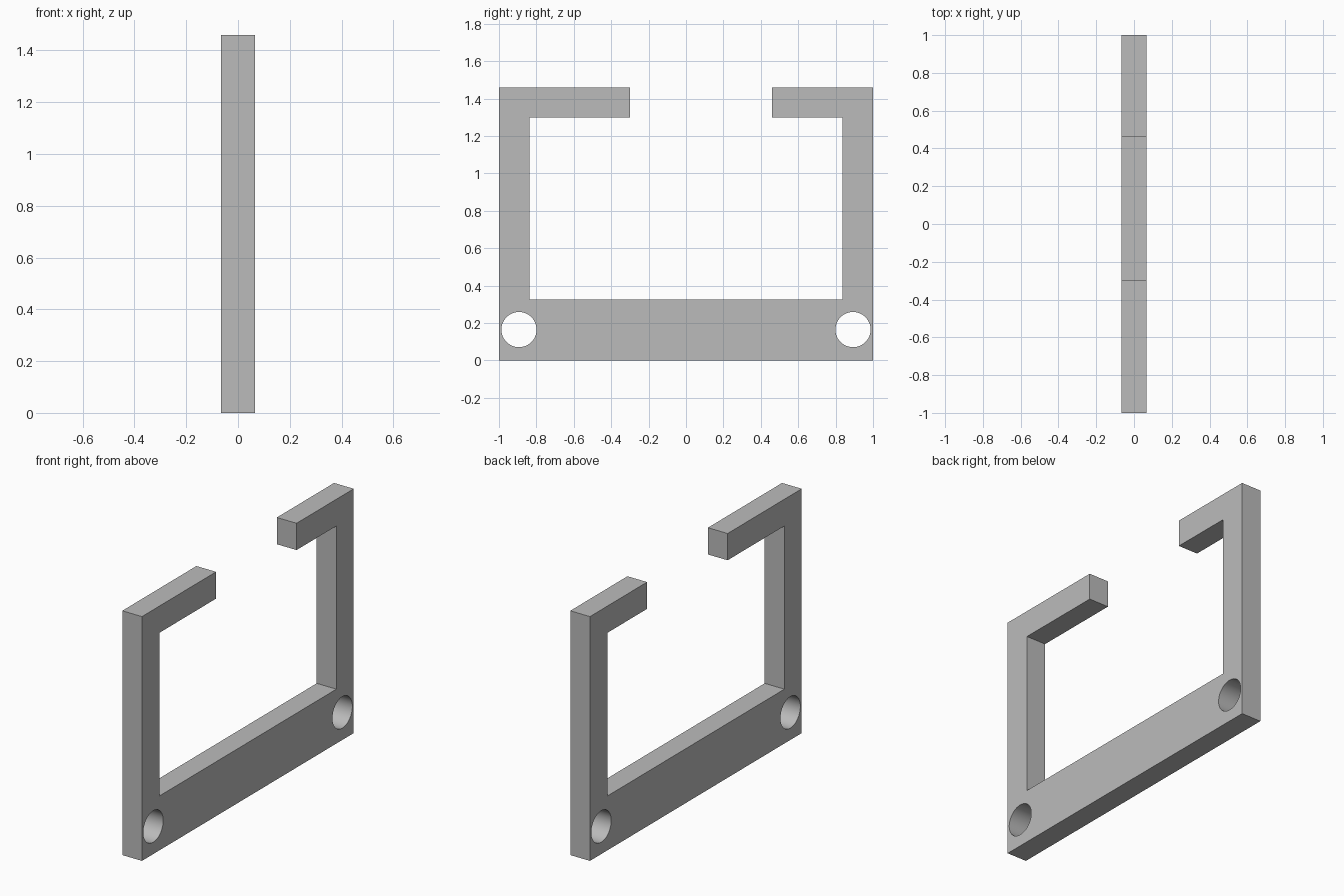
import bpy, bmesh, math
from mathutils import Matrix

cube = bpy.data.objects.get("Cube")
if cube:
    bpy.data.objects.remove(cube, do_unlink=True)

HALF_T = 0.065             # half thickness
TOP, ARM_Z, RAIL_Z = 1.46, 1.30, 0.325
INNER = 0.836
GAP_FRONT, GAP_BACK = -0.30, 0.46
HOLE_Y, HOLE_Z, HOLE_R = 0.893, 0.165, 0.094

grey = bpy.data.materials.new("plain grey")
grey.use_nodes = True
colour = (0.5, 0.5, 0.5, 1)
grey.diffuse_color = colour
grey.node_tree.nodes["Principled BSDF"].inputs["Base Color"].default_value = colour


def make_object(name, bm):
    bmesh.ops.recalc_face_normals(bm, faces=bm.faces)
    mesh = bpy.data.meshes.new(name)
    bm.to_mesh(mesh)
    bm.free()
    mesh.materials.append(grey)
    obj = bpy.data.objects.new(name, mesh)
    bpy.context.collection.objects.link(obj)
    return obj


# Open frame: side profile (y, z) extruded across x
profile = [(-1, 0), (1, 0), (1, TOP), (GAP_BACK, TOP), (GAP_BACK, ARM_Z),
           (INNER, ARM_Z), (INNER, RAIL_Z), (-INNER, RAIL_Z), (-INNER, ARM_Z),
           (GAP_FRONT, ARM_Z), (GAP_FRONT, TOP), (-1, TOP)]
bm = bmesh.new()
face = bm.faces.new([bm.verts.new((-HALF_T, y, z)) for y, z in profile])
side = bmesh.ops.extrude_face_region(bm, geom=[face])
moved = [v for v in side["geom"] if isinstance(v, bmesh.types.BMVert)]
bmesh.ops.translate(bm, verts=moved, vec=(2 * HALF_T, 0, 0))
frame = make_object("open_frame", bm)

# Round holes through both lower corners
bm = bmesh.new()
for sign in (-1, 1):
    place = (Matrix.Translation((0, sign * HOLE_Y, HOLE_Z))
             @ Matrix.Rotation(math.pi / 2, 4, 'Y'))
    bmesh.ops.create_cone(bm, cap_ends=True, segments=64, radius1=HOLE_R,
                          radius2=HOLE_R, depth=0.4, matrix=place)
cutter = make_object("hole_cutter", bm)
cutter.hide_render = True

cut = frame.modifiers.new("corner holes", 'BOOLEAN')
cut.operation = 'DIFFERENCE'
cut.solver = 'EXACT'
cut.object = cutter

bpy.ops.object.select_all(action='DESELECT')
frame.select_set(True)
bpy.context.view_layer.objects.active = frame
bpy.ops.object.modifier_apply(modifier=cut.name)
bpy.data.objects.remove(cutter, do_unlink=True)
bpy.ops.object.shade_smooth_by_angle(angle=math.radians(30))
